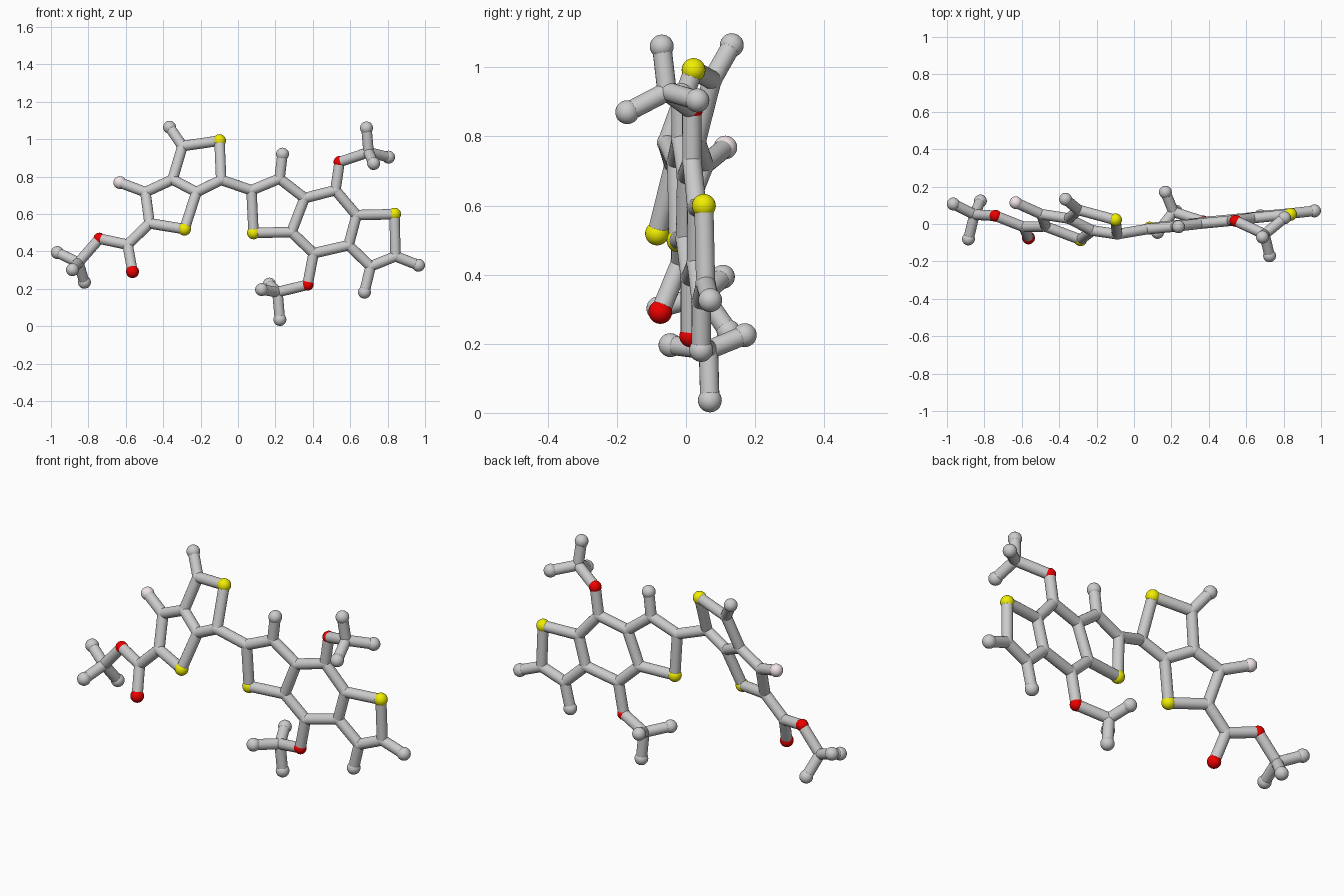
import bpy
from mathutils import Vector

if "Cube" in bpy.data.objects:
    bpy.data.objects.remove(bpy.data.objects["Cube"])

ROD, BALL = 0.028, 0.0345


# The two flat ring systems lie on slightly tilted planes: depth from x and z
def left_plane(x, z):
    return Vector((x, -0.32 * x + 0.35 * z - 0.357, z))


def right_plane(x, z):
    return Vector((x, 0.1 * x - 0.02 * (z - 0.5) - 0.03, z))


def material(name, rgb):
    m = bpy.data.materials.new(name)
    m.diffuse_color = (*rgb, 1)
    m.use_nodes = True
    m.node_tree.nodes["Principled BSDF"].inputs["Base Color"].default_value = m.diffuse_color
    return m


YELLOW = material("yellow", (0.87, 0.85, 0.0))
RED = material("red", (0.85, 0.0, 0.0))
PINK = material("pale_pink", (0.88, 0.77, 0.79))

# Left double ring with its side group
left = {
    "tipA": (-0.366, 1.064), "a2": (-0.297, 0.963), "S1": (-0.099, 0.992),
    "a3": (-0.09, 0.782), "a4": (-0.222, 0.717), "a5": (-0.35, 0.784),
    "a6": (-0.495, 0.717), "F1": (-0.632, 0.768), "a7": (-0.473, 0.55),
    "S2": (-0.286, 0.519), "a8": (-0.59, 0.436), "O1": (-0.564, 0.292),
    "O2": (-0.741, 0.468),
}
# Right triple ring
right = {
    "b1": (0.072, 0.727), "b2": (0.222, 0.789), "tipB": (0.238, 0.92),
    "S3": (0.083, 0.499), "b4": (0.286, 0.503), "b5": (0.356, 0.685),
    "b6": (0.521, 0.727), "O3": (0.543, 0.878), "b7": (0.634, 0.594),
    "S4": (0.837, 0.599), "b8": (0.842, 0.374), "tipC": (0.965, 0.326),
    "b9": (0.709, 0.32), "tipD": (0.676, 0.182), "b10": (0.591, 0.433),
    "b11": (0.404, 0.39), "O4": (0.372, 0.222),
}
# Three-pronged end groups, out of the ring planes
ends = {
    "c1": (-0.853, 0.05, 0.34), "tipE": (-0.966, 0.107, 0.394),
    "tipF": (-0.885, -0.08, 0.302), "tipG": (-0.821, 0.123, 0.235),
    "c2": (0.698, -0.055, 0.93), "tipH": (0.687, -0.07, 1.06),
    "tipI": (0.805, 0.033, 0.904), "tipJ": (0.725, -0.17, 0.87),
    "c3": (0.211, 0.065, 0.182), "tipK": (0.168, 0.17, 0.225),
    "tipL": (0.126, -0.045, 0.196), "tipM": (0.224, 0.069, 0.036),
}
atoms = {k: left_plane(*v) for k, v in left.items()}
atoms.update({k: right_plane(*v) for k, v in right.items()})
atoms.update({k: Vector(v) for k, v in ends.items()})

# Rods follow these chains from ball to ball
chains = [
    "tipA a2 S1 a3 a4 a5 a2", "a5 a6 a7 S2 a4", "a6 F1", "a7 a8 O2 c1 tipE",
    "a8 O1", "tipF c1 tipG", "a3 b1 b2 b5 b4 S3 b1", "b2 tipB",
    "b5 b6 b7 b10 b11 b4", "b7 S4 b8 b9 b10", "b8 tipC", "b9 tipD",
    "b6 O3 c2 tipH", "tipI c2 tipJ", "b11 O4 c3 tipK", "tipL c3 tipM",
]


def smooth(obj):
    bpy.ops.object.shade_smooth_by_angle()
    return obj


def ball(name, pos, r, mat=None):
    bpy.ops.mesh.primitive_uv_sphere_add(segments=24, ring_count=14, radius=r, location=pos)
    obj = bpy.context.object
    obj.name = name
    if mat:
        obj.data.materials.append(mat)
    return smooth(obj)


def rod(name, p, q):
    d = q - p
    bpy.ops.mesh.primitive_cylinder_add(vertices=20, radius=ROD, depth=d.length,
                                        location=(p + q) / 2,
                                        rotation=d.to_track_quat('Z', 'Y').to_euler())
    bpy.context.object.name = name
    return smooth(bpy.context.object)


# Balls: coloured ones, rounded tips, and plain joints barely wider than the rods
for key, pos in atoms.items():
    if key[0] == "S":
        ball("yellow_ball", pos, BALL, YELLOW)
    elif key[0] == "O":
        ball("red_ball", pos, BALL if key == "O1" else 0.032, RED)
    elif key[0] == "F":
        ball("pink_ball", pos, 0.034, PINK)
    elif key.startswith("tip"):
        ball("rod_tip", pos, BALL)
    else:
        ball("rod_joint", pos, 0.0295)

# Rods
for chain in chains:
    keys = chain.split()
    for a, b in zip(keys, keys[1:]):
        rod("rod", atoms[a], atoms[b])
